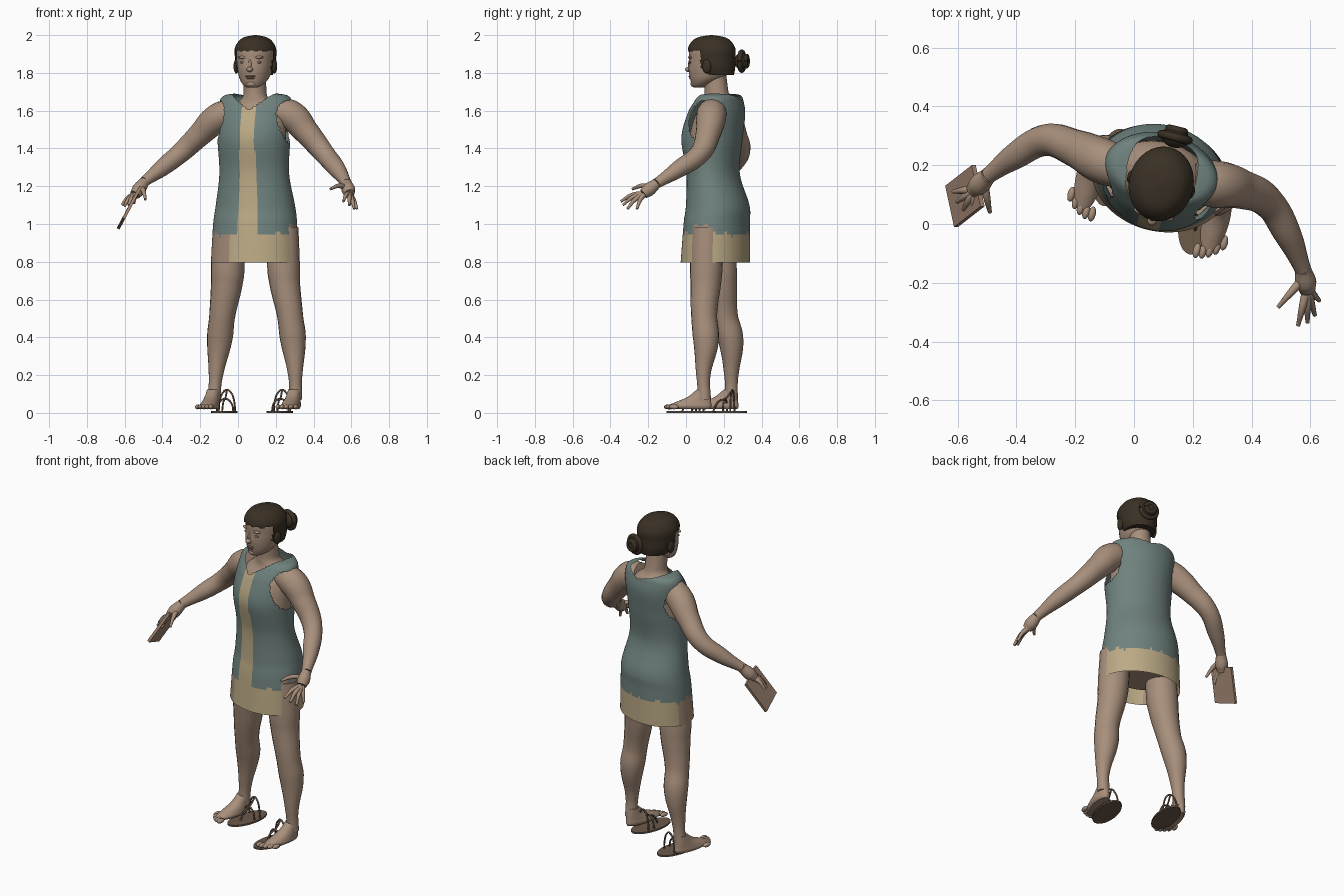
import bpy, bmesh, math
from mathutils import Matrix, Vector

if "Cube" in bpy.data.objects:
    bpy.data.objects.remove(bpy.data.objects["Cube"])


def material(name, rgb):
    m = bpy.data.materials.new(name)
    m.use_nodes = True
    m.diffuse_color = (*rgb, 1)
    m.node_tree.nodes["Principled BSDF"].inputs["Base Color"].default_value = (*rgb, 1)
    return m


SKIN = material("skin", (0.39, 0.275, 0.2))
TEAL = material("teal cloth", (0.16, 0.225, 0.21))
TAN = material("tan cloth", (0.5, 0.4, 0.235))
HAIR = material("dark hair", (0.042, 0.03, 0.018))
WOOD = material("brown board", (0.34, 0.225, 0.16))
SOLE = material("sandal leather", (0.15, 0.1, 0.07))
LIP = material("lip", (0.28, 0.16, 0.12))


def frame(x, y, z=0, turn=-14):
    return Matrix.Translation((x, y, z)) @ Matrix.Rotation(math.radians(turn), 4, "Z")


def smooth(ob):
    bpy.ops.object.select_all(action="DESELECT")
    ob.select_set(True)
    bpy.context.view_layer.objects.active = ob
    bpy.ops.object.shade_smooth_by_angle(angle=math.radians(50))


def finish(name, bm, mats, place):
    bmesh.ops.recalc_face_normals(bm, faces=bm.faces)
    me = bpy.data.meshes.new(name)
    bm.to_mesh(me)
    bm.free()
    for m in mats:
        me.materials.append(m)
    ob = bpy.data.objects.new(name, me)
    ob.matrix_world = place
    bpy.context.collection.objects.link(ob)
    smooth(ob)
    return ob


def spline(rows, steps):
    """Smooth Catmull-Rom run through the rows."""
    out = []
    for i in range(len(rows) - 1):
        p = [rows[max(0, min(len(rows) - 1, i + k))] for k in (-1, 0, 1, 2)]
        for s in range(steps):
            t = s / steps
            out.append([0.5 * (2 * b + (c - a) * t + (2 * a - 5 * b + 4 * c - d) * t * t
                               + (3 * b - a - 3 * c + d) * t ** 3) for a, b, c, d in zip(*p)])
    return out + [list(rows[-1])]


def loft(name, mats, rows, place, rule=None, sides=32, steps=5, cap=True):
    """Stack of ellipses; each row is height, half width, half depth, depth offset.
    The rule gives a face its material index, or -1 to cut it away."""
    bm = bmesh.new()
    rings = []
    for z, a, b, cy in spline(rows, steps):
        angles = [2 * math.pi * k / sides for k in range(sides)]
        rings.append([bm.verts.new((a * math.cos(t), cy + b * math.sin(t), z)) for t in angles])
    for lo, hi in zip(rings, rings[1:]):
        for k in range(sides):
            n = (k + 1) % sides
            bm.faces.new((lo[k], lo[n], hi[n], hi[k]))
    if cap:
        bm.faces.new(rings[0])
        bm.faces.new(rings[-1])
    if rule:
        cut = []
        for f in bm.faces:
            index = rule(f.calc_center_median())
            if index < 0:
                cut.append(f)
            else:
                f.material_index = index
        bmesh.ops.delete(bm, geom=cut, context="FACES")
    return finish(name, bm, mats, place)


def tube(name, mat, pts, place=Matrix(), detail=6):
    """Round limb along a path; each point is x, y, z, radius."""
    cu = bpy.data.curves.new(name, "CURVE")
    cu.dimensions = "3D"
    cu.bevel_depth = 1
    cu.bevel_resolution = detail
    cu.resolution_u = 8
    cu.use_fill_caps = True
    sp = cu.splines.new("BEZIER")
    sp.radius_interpolation = "CARDINAL"
    sp.bezier_points.add(len(pts) - 1)
    for bp, (x, y, z, r) in zip(sp.bezier_points, pts):
        bp.co, bp.radius = (x, y, z), r
        bp.handle_left_type = bp.handle_right_type = "AUTO"
    cu.materials.append(mat)
    ob = bpy.data.objects.new(name, cu)
    ob.matrix_world = place
    bpy.context.collection.objects.link(ob)
    bpy.ops.object.select_all(action="DESELECT")
    ob.select_set(True)
    bpy.context.view_layer.objects.active = ob
    bpy.ops.object.convert(target="MESH")
    smooth(bpy.context.view_layer.objects.active)


def blob(name, mat, at, size, place=Matrix()):
    bm = bmesh.new()
    bmesh.ops.create_uvsphere(bm, u_segments=20, v_segments=12, radius=1,
                              matrix=Matrix.Translation(at) @ Matrix.Diagonal((*size, 1)))
    return finish(name, bm, [mat], place)


BODY = frame(0.09, 0.16)


# Tunic: open shell with neckline, armholes, front stripe, hem band and thigh patches
def tunic_rule(c):
    x, y, z = c
    if y < 0 and abs(x) < 0.115 * (z - 1.6) / 0.09:
        return -1
    if y > 0 and abs(x) < 0.12 * (z - 1.655) / 0.035:
        return -1
    if abs(x) > 0.11 and ((y + 0.015) / 0.095) ** 2 + ((z - 1.54) / 0.115) ** 2 < 1:
        return -1
    jag = 0.012 * math.sin(90 * x) * math.sin(41 * y)
    if x < -0.1 and y < 0.03 and z < 0.945 + jag:
        return 2
    if x > 0 and -0.07 < y < 0.007 and z < 1.0 + jag:
        return 2
    stripe = 0.055 - 0.03 * (z - 0.95)
    return 1 if z < 0.945 + jag or (y < 0 and abs(x) < stripe) else 0


loft("tunic", [TEAL, TAN, SKIN],
     [(0.795, 0.235, 0.18, -0.005), (1.0, 0.225, 0.172, 0.003), (1.1, 0.212, 0.165, 0.008),
      (1.27, 0.187, 0.138, -0.017), (1.45, 0.195, 0.16, -0.023), (1.58, 0.2, 0.15, 0),
      (1.65, 0.195, 0.125, 0.015), (1.68, 0.17, 0.108, 0.02), (1.69, 0.12, 0.09, 0.02)],
     BODY, tunic_rule, sides=128, steps=14, cap=False)

# Body under the tunic, with the neck
loft("torso", [SKIN],
     [(0.86, 0.19, 0.13, 0), (1.05, 0.19, 0.14, 0.003), (1.27, 0.165, 0.115, -0.017),
      (1.45, 0.17, 0.125, -0.015), (1.57, 0.165, 0.115, 0.005), (1.63, 0.115, 0.085, 0.015),
      (1.67, 0.068, 0.068, 0.005), (1.72, 0.06, 0.062, 0), (1.8, 0.06, 0.062, -0.01)], BODY)

# Head and face
HEAD = frame(0.092, 0.135)
loft("head", [SKIN],
     [(1.722, 0.025, 0.025, -0.07), (1.735, 0.05, 0.05, -0.055), (1.77, 0.077, 0.087, -0.028),
      (1.82, 0.091, 0.113, -0.01), (1.87, 0.098, 0.12, 0), (1.92, 0.098, 0.118, 0),
      (1.96, 0.08, 0.09, 0)], HEAD)
blob("nose", SKIN, (0, -0.122, 1.818), (0.017, 0.022, 0.014), HEAD)
blob("nose_bridge", SKIN, (0, -0.113, 1.842), (0.01, 0.016, 0.032), HEAD)
blob("upper_lip", LIP, (0, -0.112, 1.782), (0.028, 0.012, 0.006), HEAD)
blob("lower_lip", LIP, (0, -0.109, 1.773), (0.023, 0.013, 0.007), HEAD)
blob("chin", SKIN, (0, -0.092, 1.742), (0.028, 0.022, 0.018), HEAD)
for side, s in (("left", 1), ("right", -1)):
    blob(side + "_eye", LIP, (s * 0.04, -0.102, 1.856), (0.018, 0.01, 0.007), HEAD)
    blob(side + "_brow", SKIN, (s * 0.042, -0.103, 1.882), (0.027, 0.014, 0.008), HEAD)
    blob(side + "_ear_lock", HAIR, (s * 0.104, 0.0, 1.835), (0.014, 0.024, 0.038), HEAD)

# Hair cap with straight fringe, and a coiled bun
loft("hair_cap", [HAIR],
     [(1.79, 0.085, 0.09, 0.03), (1.83, 0.102, 0.112, 0.015), (1.88, 0.108, 0.124, 0.004),
      (1.93, 0.108, 0.126, 0.001), (1.97, 0.086, 0.102, 0), (1.99, 0.055, 0.066, 0),
      (2.0, 0.006, 0.006, 0)],
     HEAD, lambda c: 0 if c.z > 1.915 + 0.004 * math.sin(150 * c.x) or c.y > -0.035 else -1,
     sides=64, steps=8)
BUN = frame(0.14, 0.295, 1.862)
blob("bun", HAIR, (0, 0, 0), (0.048, 0.036, 0.048), BUN)
for radius, back in ((0.048, 0), (0.026, 0.024)):
    turn = [2 * math.pi * k / 12 for k in range(13)]
    tube("bun_coil", HAIR, [(radius * math.cos(t), back, radius * math.sin(t), 0.014)
                            for t in turn], BUN, 3)

# Arms
tube("left_arm", SKIN, [(0.2, 0.14, 1.6, 0.068), (0.28, 0.135, 1.575, 0.08), (0.36, 0.12, 1.49, 0.068),
                        (0.455, 0.075, 1.375, 0.055), (0.525, -0.04, 1.29, 0.046),
                        (0.575, -0.155, 1.215, 0.028)])
tube("right_arm", SKIN, [(-0.03, 0.185, 1.6, 0.068), (-0.11, 0.215, 1.56, 0.077), (-0.2, 0.258, 1.475, 0.064),
                         (-0.3, 0.285, 1.38, 0.054), (-0.405, 0.23, 1.295, 0.045),
                         (-0.495, 0.165, 1.225, 0.028)])


# Hands: palm plus four fingers and a thumb
def hand(side, wrist, palm, tips):
    wrist, palm = Vector(wrist), Vector(palm)
    tube(side + "_palm", SKIN, [(*wrist, 0.028), (*wrist.lerp(palm, 0.6), 0.036), (*palm, 0.028)])
    for i, tip in enumerate(tips):
        tip = Vector(tip)
        root = wrist.lerp(palm, 0.35 if i == 4 else 0.9).lerp(tip, 0.12)
        knuckle = root.lerp(tip, 0.5) + Vector((0, 0, 0.012))
        tube(side + "_finger", SKIN, [(*root, 0.015), (*knuckle, 0.012), (*tip, 0.007)], detail=3)


hand("left", (0.575, -0.155, 1.215), (0.59, -0.225, 1.16),
     [(0.558, -0.345, 1.12), (0.59, -0.335, 1.1), (0.615, -0.31, 1.08), (0.63, -0.26, 1.08),
      (0.49, -0.283, 1.185)])
hand("right", (-0.495, 0.165, 1.225), (-0.545, 0.115, 1.155),
     [(-0.615, 0.11, 1.1), (-0.602, 0.075, 1.095), (-0.58, 0.05, 1.1), (-0.55, 0.04, 1.11),
      (-0.49, 0.04, 1.13)])

# Writing board held in the right hand
u, v = Vector((0.09, 0.07, 0.17)), Vector((0.03, -0.14, 0.055))
n = u.cross(v).normalized() * 0.016
bm = bmesh.new()
bmesh.ops.create_cube(bm, size=1, matrix=Matrix((u, v, n)).transposed().to_4x4())
finish("board", bm, [WOOD], Matrix.Translation((-0.575, 0.095, 1.087)))

# Legs
tube("right_leg", SKIN, [(-0.045, 0.175, 0.98, 0.085), (-0.053, 0.178, 0.8, 0.089), (-0.058, 0.185, 0.7, 0.085),
                         (-0.083, 0.205, 0.52, 0.069), (-0.098, 0.238, 0.38, 0.066),
                         (-0.117, 0.24, 0.2, 0.038), (-0.128, 0.24, 0.07, 0.034)], detail=8)
tube("left_leg", SKIN, [(0.235, 0.115, 0.98, 0.085), (0.24, 0.108, 0.8, 0.087), (0.246, 0.105, 0.7, 0.082),
                        (0.275, 0.096, 0.52, 0.069), (0.292, 0.106, 0.38, 0.067),
                        (0.303, 0.092, 0.2, 0.038), (0.305, 0.098, 0.07, 0.034)], detail=8)

# Feet with toes, and loose sandals beside them
for side, foot, sole in (("right", (-0.152, 0.155), (-0.072, 0.192)),
                         ("left", (0.278, 0.012), (0.22, 0.028))):
    place = frame(*foot)
    loft(side + "_foot", [SKIN],
         [(0.02, 0.036, 0.11, 0.01), (0.035, 0.046, 0.122, 0.005), (0.055, 0.043, 0.1, 0.025),
          (0.085, 0.037, 0.062, 0.06), (0.125, 0.032, 0.035, 0.083)], place)
    inner = 1 if side == "right" else -1
    for i in range(5):
        blob(side + "_toe", SKIN, (inner * (0.038 - 0.021 * i), -0.115 + 0.006 * i * i / 2, 0.032),
             (0.013, 0.026, 0.013), place)
    place = frame(*sole)
    loft(side + "_sole", [SOLE], [(0, 0.064, 0.135, 0), (0.01, 0.064, 0.135, 0)], place, steps=1)
    for y, top in ((0.055, 0.12), (0.015, 0.07)):
        tube(side + "_strap", SOLE, [(0.045 * math.cos(t), y, 0.008 + top * math.sin(t) * 0.95, 0.005)
                                     for t in (math.pi * k / 6 for k in range(7))], place, 2)
    tube(side + "_thong", SOLE, [(0, -0.05, 0.008, 0.005), (0, -0.02, 0.06, 0.005),
                                 (0, 0.02, 0.078, 0.005), (0, 0.055, 0.12, 0.005)], place, 2)
